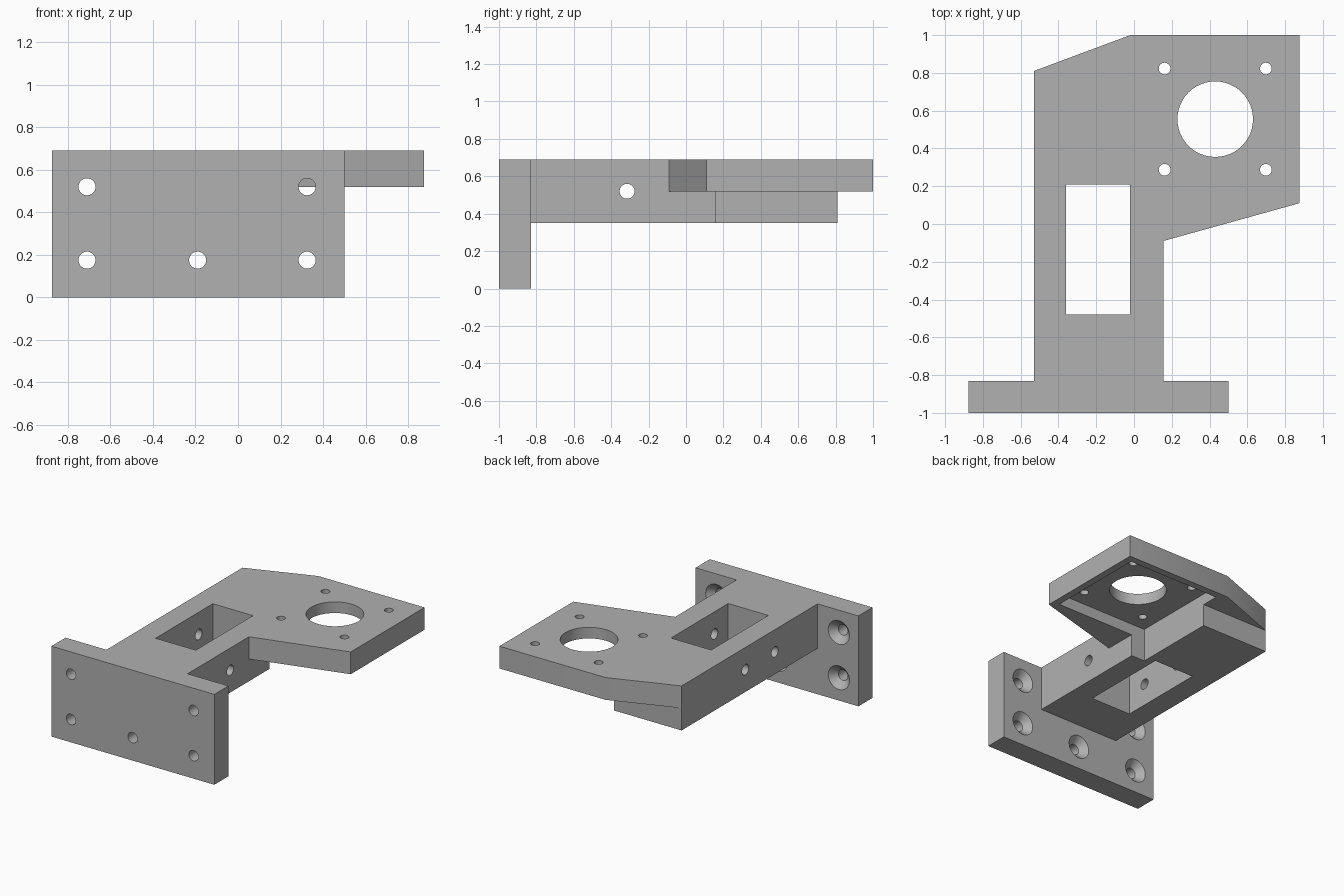
import bpy, bmesh
from math import pi
from mathutils import Matrix

cube = bpy.data.objects.get("Cube")
if cube:
    bpy.data.objects.remove(cube, do_unlink=True)

grey = bpy.data.materials.new("plain_grey")
grey.diffuse_color = (0.44, 0.44, 0.44, 1)
grey.use_nodes = True
for node in grey.node_tree.nodes:
    if node.type == 'BSDF_PRINCIPLED':
        node.inputs["Base Color"].default_value = grey.diffuse_color


def make(name, bm):
    bmesh.ops.recalc_face_normals(bm, faces=bm.faces)
    mesh = bpy.data.meshes.new(name)
    bm.to_mesh(mesh)
    bm.free()
    mesh.materials.append(grey)
    obj = bpy.data.objects.new(name, mesh)
    bpy.context.collection.objects.link(obj)
    return obj


def prism(name, outline, z0, z1):
    """Extrude an outline in the ground plane from z0 up to z1."""
    bm = bmesh.new()
    face = bm.faces.new([bm.verts.new((x, y, z0)) for x, y in outline])
    top = bmesh.ops.extrude_face_region(bm, geom=[face])["geom"]
    verts = [v for v in top if isinstance(v, bmesh.types.BMVert)]
    bmesh.ops.translate(bm, verts=verts, vec=(0, 0, z1 - z0))
    return make(name, bm)


def box(name, x0, x1, y0, y1, z0, z1):
    return prism(name, [(x0, y0), (x1, y0), (x1, y1), (x0, y1)], z0, z1)


def cone(name, centre, r1, r2, depth, axis='Z'):
    """Cylinder or cone along an axis; r1 lies at the low end of that axis."""
    turn = {'X': Matrix.Rotation(pi / 2, 4, 'Y'),
            'Y': Matrix.Rotation(-pi / 2, 4, 'X'),
            'Z': Matrix.Identity(4)}[axis]
    bm = bmesh.new()
    bmesh.ops.create_cone(bm, cap_ends=True, segments=48, radius1=r1, radius2=r2,
                          depth=depth, matrix=Matrix.Translation(centre) @ turn)
    return make(name, bm)


def combine(target, tool, operation):
    tool.hide_render = True
    mod = target.modifiers.new("cut", 'BOOLEAN')
    mod.operation = operation
    mod.solver = 'EXACT'
    mod.object = tool
    bpy.context.view_layer.objects.active = target
    bpy.ops.object.modifier_apply(modifier=mod.name)
    bpy.data.objects.remove(tool, do_unlink=True)


TOP, MID, LOW = 0.69, 0.52, 0.35
FRONT, PLATE_BACK = -1.0, -0.83

# Upper slab: arm plus the angled motor flange
bracket = prism("motor_bracket", [
    (-0.53, -0.9), (0.155, -0.9), (0.155, -0.09), (0.875, 0.11),
    (0.875, 1.0), (-0.02, 1.0), (-0.53, 0.81)], MID, TOP)

# Lower half of the arm and the wall plate
combine(bracket, box("arm_lower", -0.53, 0.155, -0.9, 0.81, LOW, MID), 'UNION')
combine(bracket, box("wall_plate", -0.875, 0.5, FRONT, PLATE_BACK, 0, TOP), 'UNION')

# Window through the arm and the motor pocket under the flange
cutters = [box("window", -0.36, -0.02, -0.48, 0.21, 0.2, 0.8),
           box("motor_pocket", 0.04, 0.82, 0.16, 0.945, 0.2, 0.605)]

# Motor bore and its four screw holes
mx, my = 0.43, 0.555
cutters.append(cone("motor_bore", (mx, my, 0.6), 0.2, 0.2, 0.6))
for sx in (-1, 1):
    for sy in (-1, 1):
        cutters.append(cone("motor_screw_hole",
                            (mx + sx * 0.268, my + sy * 0.268, 0.6), 0.031, 0.031, 0.6))

# Cross holes: one through both arm walls, one through the right wall only
cutters.append(cone("cross_hole", (-0.2, -0.315, MID), 0.04, 0.04, 0.9, 'X'))
cutters.append(cone("cross_hole_short", (-0.45, 0.04, MID), 0.04, 0.04, 0.4, 'X'))

# Wall plate screw holes, countersunk from the back
for x, z in [(-0.71, 0.52), (0.325, 0.52), (-0.71, 0.175), (-0.19, 0.175), (0.325, 0.175)]:
    cutters.append(cone("plate_hole", (x, -0.93, z), 0.04, 0.04, 0.3, 'Y'))
    cutters.append(cone("countersink", (x, PLATE_BACK - 0.025, z), 0.035, 0.095, 0.06, 'Y'))

for cutter in cutters:
    combine(bracket, cutter, 'DIFFERENCE')

# Smooth round holes, keep the sharp edges
bpy.ops.object.select_all(action='DESELECT')
bracket.select_set(True)
bpy.context.view_layer.objects.active = bracket
bpy.ops.object.shade_smooth_by_angle(angle=pi / 6)
